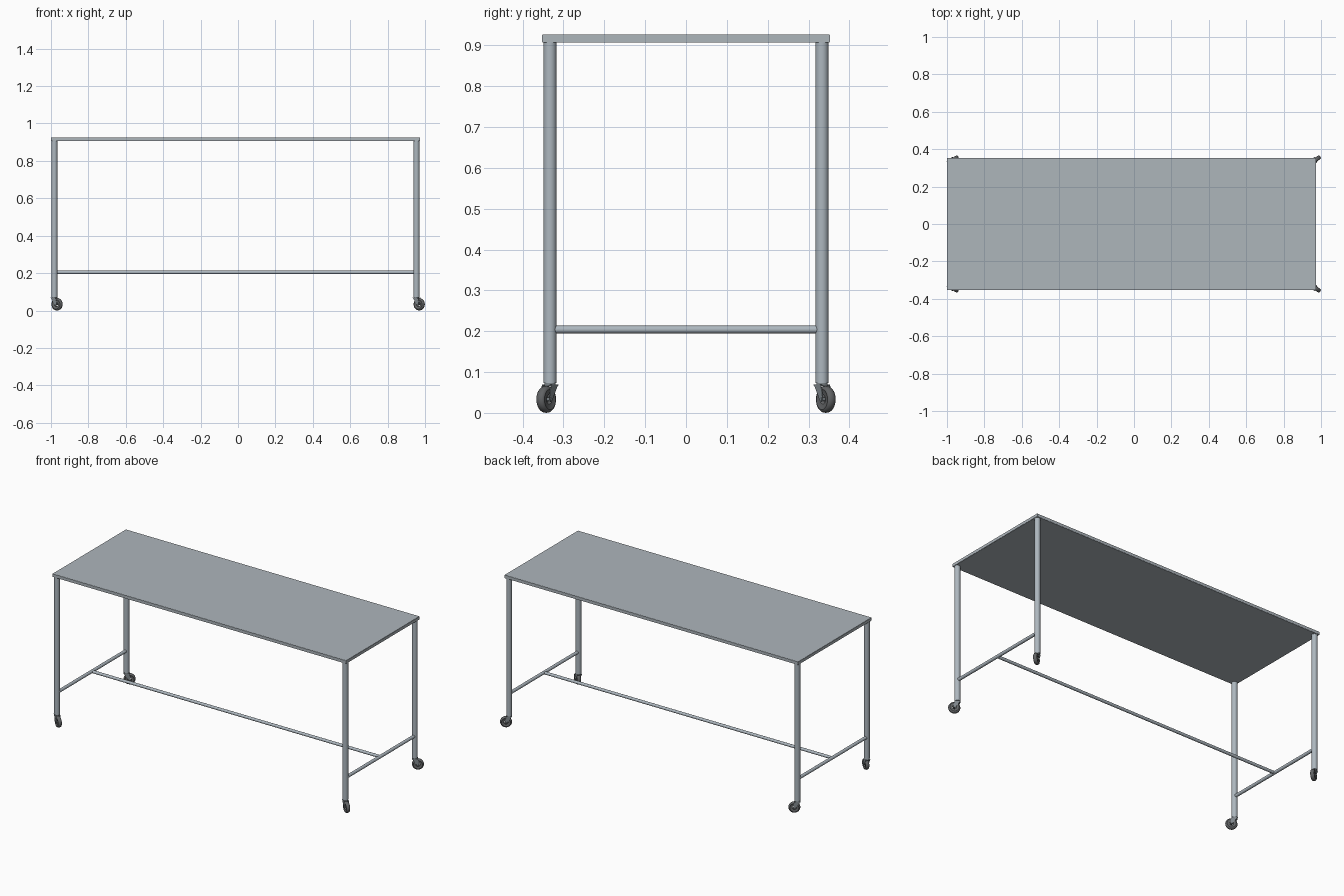
import bpy, bmesh, math
from mathutils import Matrix, Vector

if "Cube" in bpy.data.objects:
    bpy.data.objects.remove(bpy.data.objects["Cube"])


def material(name, col):
    m = bpy.data.materials.new(name)
    m.diffuse_color = (*col, 1)
    m.use_nodes = True
    m.node_tree.nodes["Principled BSDF"].inputs["Base Color"].default_value = m.diffuse_color
    return m


STEEL = material("brushed steel", (0.42, 0.475, 0.52))
TOP = material("worktop steel", (0.42, 0.465, 0.50))
FORK = material("caster steel", (0.22, 0.25, 0.27))
RUBBER = material("dark rubber", (0.12, 0.125, 0.13))


def finish(name, bm, mat, matrix=Matrix()):
    bmesh.ops.recalc_face_normals(bm, faces=bm.faces)
    me = bpy.data.meshes.new(name)
    bm.to_mesh(me)
    bm.free()
    ob = bpy.data.objects.new(name, me)
    bpy.context.collection.objects.link(ob)
    ob.matrix_world = matrix
    me.materials.append(mat)
    bpy.ops.object.select_all(action='DESELECT')
    ob.select_set(True)
    bpy.context.view_layer.objects.active = ob
    bpy.ops.object.shade_smooth_by_angle(angle=math.radians(35))
    return ob


def tube(name, a, b, r, mat, matrix=Matrix(), seg=32):
    a, b = Vector(a), Vector(b)
    d = b - a
    bm = bmesh.new()
    m = Matrix.Translation((a + b) / 2) @ d.to_track_quat('Z', 'Y').to_matrix().to_4x4()
    bmesh.ops.create_cone(bm, cap_ends=True, segments=seg, radius1=r, radius2=r,
                          depth=d.length, matrix=m)
    return finish(name, bm, mat, matrix)


def lathe_y(name, profile, centre, mat, matrix):
    # profile of (radius, y) points spun round the wheel axle
    bm = bmesh.new()
    vs = [bm.verts.new((centre[0] + r, y, centre[1])) for r, y in profile]
    es = [bm.edges.new(p) for p in zip(vs, vs[1:])]
    bmesh.ops.spin(bm, geom=vs + es, cent=(centre[0], 0, centre[1]), axis=(0, 1, 0),
                   angle=math.tau, steps=36, use_duplicate=False)
    bmesh.ops.remove_doubles(bm, verts=bm.verts, dist=1e-5)
    return finish(name, bm, mat, matrix)


def plate(name, outline, y0, y1, mat, matrix):
    bm = bmesh.new()
    f = bm.faces.new([bm.verts.new((u, y0, z)) for u, z in outline])
    ext = bmesh.ops.extrude_face_region(bm, geom=[f])["geom"]
    bmesh.ops.translate(bm, vec=(0, y1 - y0, 0),
                        verts=[v for v in ext if isinstance(v, bmesh.types.BMVert)])
    return finish(name, bm, mat, matrix)


CX, LX, LY = -0.0135, 0.968, 0.333
BAR_Z = 0.204

# worktop
bm = bmesh.new()
bmesh.ops.create_cube(bm, size=1, matrix=Matrix.Translation((CX, 0, 0.9165))
                      @ Matrix.Diagonal((1.973, 0.706, 0.019, 1)))
bmesh.ops.bevel(bm, geom=bm.edges[:], offset=0.0012, segments=2, affect='EDGES')
finish("worktop", bm, TOP)

# lower rails
for side, sx in (("left", -1), ("right", 1)):
    x = CX + sx * LX
    tube(side + "_cross_rail", (x, -LY, BAR_Z), (x, LY, BAR_Z), 0.0095, STEEL)
tube("long_rail", (CX - LX, 0, BAR_Z), (CX + LX, 0, BAR_Z), 0.0088, STEEL)

# legs with swivelled casters, trailing towards +x and outwards
R, OFF = 0.033, 0.017
tyre = [(0.011, -0.0085), (0.021, -0.0095), (0.025, -0.0112), (0.029, -0.0098),
        (0.0318, -0.006), (R, 0), (0.0318, 0.006), (0.029, 0.0098),
        (0.025, 0.0112), (0.021, 0.0095), (0.011, 0.0085)]
fork = [(-0.016, 0.069), (0.015, 0.069), (0.021, 0.050), (0.0235, 0.034),
        (0.021, 0.028), (0.016, 0.0265), (0.011, 0.030), (-0.006, 0.056)]
for side, sx in (("left", -1), ("right", 1)):
    for end, sy in (("front", -1), ("back", 1)):
        n = f"{end}_{side}_"
        x, y = CX + sx * LX, sy * LY
        tube(n + "leg", (x, y, 0.073), (x, y, 0.908), 0.0158, STEEL)
        m = Matrix.Translation((x, y, 0)) @ Matrix.Rotation(sy * math.radians(33), 4, 'Z')
        tube(n + "caster_stem", (0, 0, 0.066), (0, 0, 0.074), 0.0135, FORK, m)
        lathe_y(n + "wheel", tyre, (OFF, R), RUBBER, m)
        for s in (-1, 1):
            plate(n + "fork_arm", fork, s * 0.0118, s * 0.0138, FORK, m)
        plate(n + "fork_crown", [(-0.016, 0.0672), (0.015, 0.0672), (0.015, 0.070),
                                 (-0.016, 0.070)], -0.0138, 0.0138, FORK, m)
        tube(n + "axle", (OFF, -0.0155, R), (OFF, 0.0155, R), 0.0045, FORK, m, 20)
